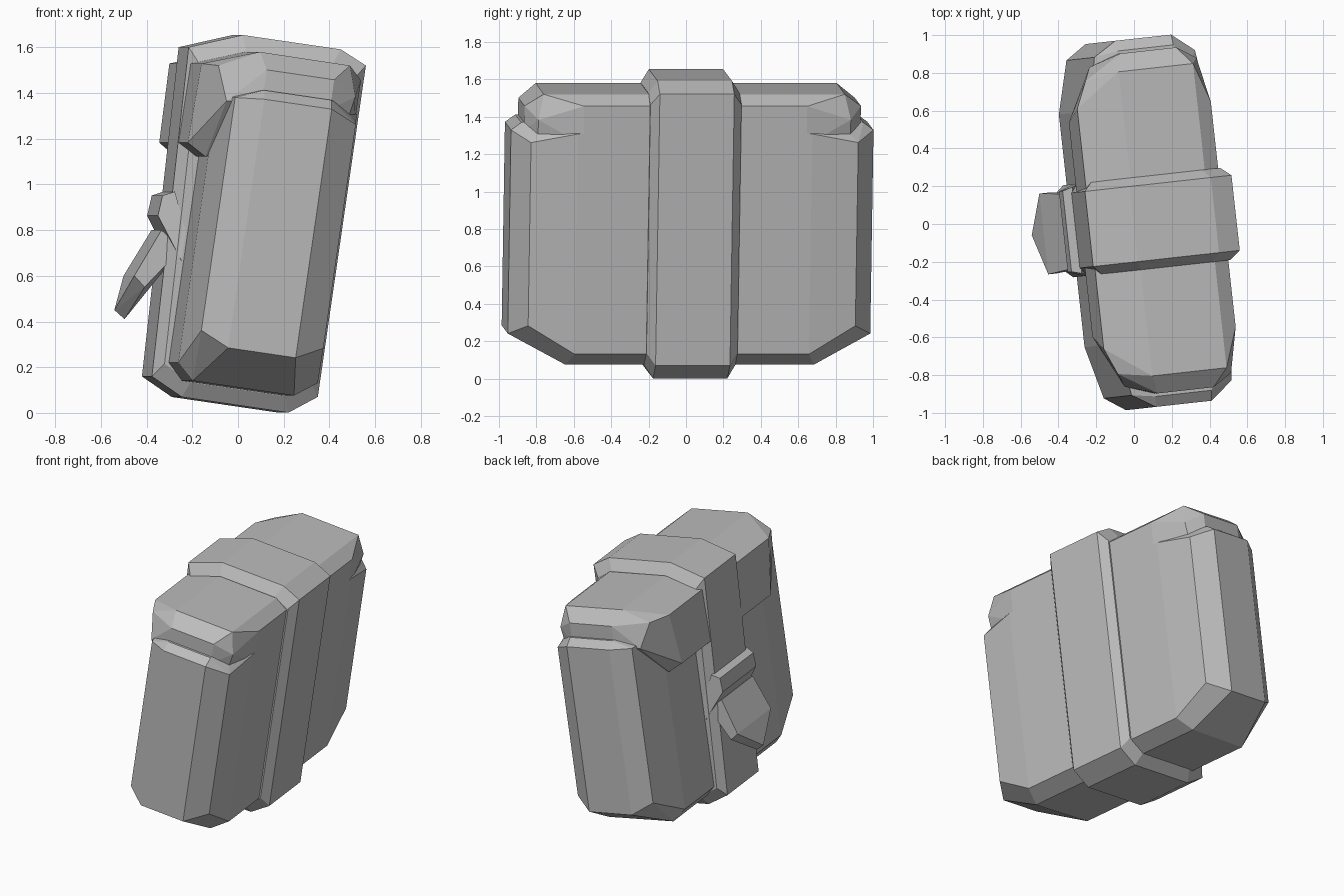
import bpy, bmesh
from math import radians
from mathutils import Matrix

cube = bpy.data.objects.get("Cube")
if cube:
    bpy.data.objects.remove(cube, do_unlink=True)

grey = bpy.data.materials.new("plain grey")
grey.use_nodes = True
grey.diffuse_color = (0.5, 0.5, 0.5, 1)
grey.node_tree.nodes["Principled BSDF"].inputs["Base Color"].default_value = (0.5, 0.5, 0.5, 1)

# The whole pouch leans back and is turned slightly
LEAN = Matrix.Rotation(radians(6.3), 4, 'Z') @ Matrix.Rotation(radians(8.3), 4, 'Y')


def faceted(name, points):
    """Convex flat-faced solid from (depth, half width, height) points, mirrored across the width."""
    bm = bmesh.new()
    for u, v, w in points:
        for side in ((1, -1) if v else (1,)):
            bm.verts.new((u, v * side, w))
    hull = bmesh.ops.convex_hull(bm, input=bm.verts)
    loose = {e for e in hull["geom_interior"] + hull["geom_unused"]
             if isinstance(e, bmesh.types.BMVert)}
    bmesh.ops.delete(bm, geom=list(loose), context='VERTS')
    bmesh.ops.dissolve_limit(bm, angle_limit=radians(3), verts=bm.verts, edges=bm.edges)
    bmesh.ops.recalc_face_normals(bm, faces=bm.faces)
    bm.transform(LEAN)
    mesh = bpy.data.meshes.new(name)
    bm.to_mesh(mesh)
    bm.free()
    mesh.materials.append(grey)
    obj = bpy.data.objects.new(name, mesh)
    bpy.context.collection.objects.link(obj)
    return obj


# Main bag with bevelled ends and underside
faceted("bag_body", [
    (.16, .67, .10), (-.29, .66, .10),
    (.26, .63, .17), (.235, .88, .32), (.11, .975, .26),
    (-.19, .975, .26), (-.31, .90, .32), (-.36, .62, .17),
    (.26, .63, 1.36), (.235, .88, 1.31), (.11, .975, 1.36),
    (-.19, .975, 1.36), (-.31, .90, 1.35), (-.36, .62, 1.36),
    (.11, .92, 1.40), (-.19, .92, 1.40), (.20, .83, 1.36)])

# Lid with the flap hanging over the front
faceted("lid_flap", [
    (-.22, .81, 1.565), (.18, .81, 1.563),
    (.26, .60, 1.51), (.26, .60, 1.30), (.22, .84, 1.43), (.20, .84, 1.32),
    (.11, .905, 1.49), (-.19, .905, 1.49), (.11, .905, 1.36), (-.19, .905, 1.36),
    (-.39, .78, 1.48), (-.34, .85, 1.33),
    (-.45, .64, 1.48), (-.452, .57, 1.13), (-.37, .60, 1.08)])

# Strap around the middle: narrow outer loop, wider inner loop
loop = [(.316, .117), (.198, .03), (-.277, .03), (-.42, .10),
        (-.468, 1.55), (-.24, 1.637), (.197, 1.637), (.316, 1.583)]
centre_u, centre_w = -.07, .83
strap = [(u, .20, w) for u, w in loop]
strap += [(centre_u + (u - centre_u) * .88, .245, centre_w + (w - centre_w) * .915) for u, w in loop]
faceted("centre_strap", strap)

# Buckle bar, its ends running down to the bag
faceted("buckle_bar", [
    (-.49, .215, .89), (-.497, .215, .80), (-.44, .23, .915), (-.43, .23, .73),
    (-.37, .25, .75), (-.37, .25, .62)])

# Pointed strap tongue sticking out below the buckle
faceted("strap_tongue", [
    (-.471, .20, .74), (-.371, .20, .674),
    (-.562, .215, .525), (-.51, .215, .482),
    (-.604, 0, .367), (-.554, 0, .334)])
